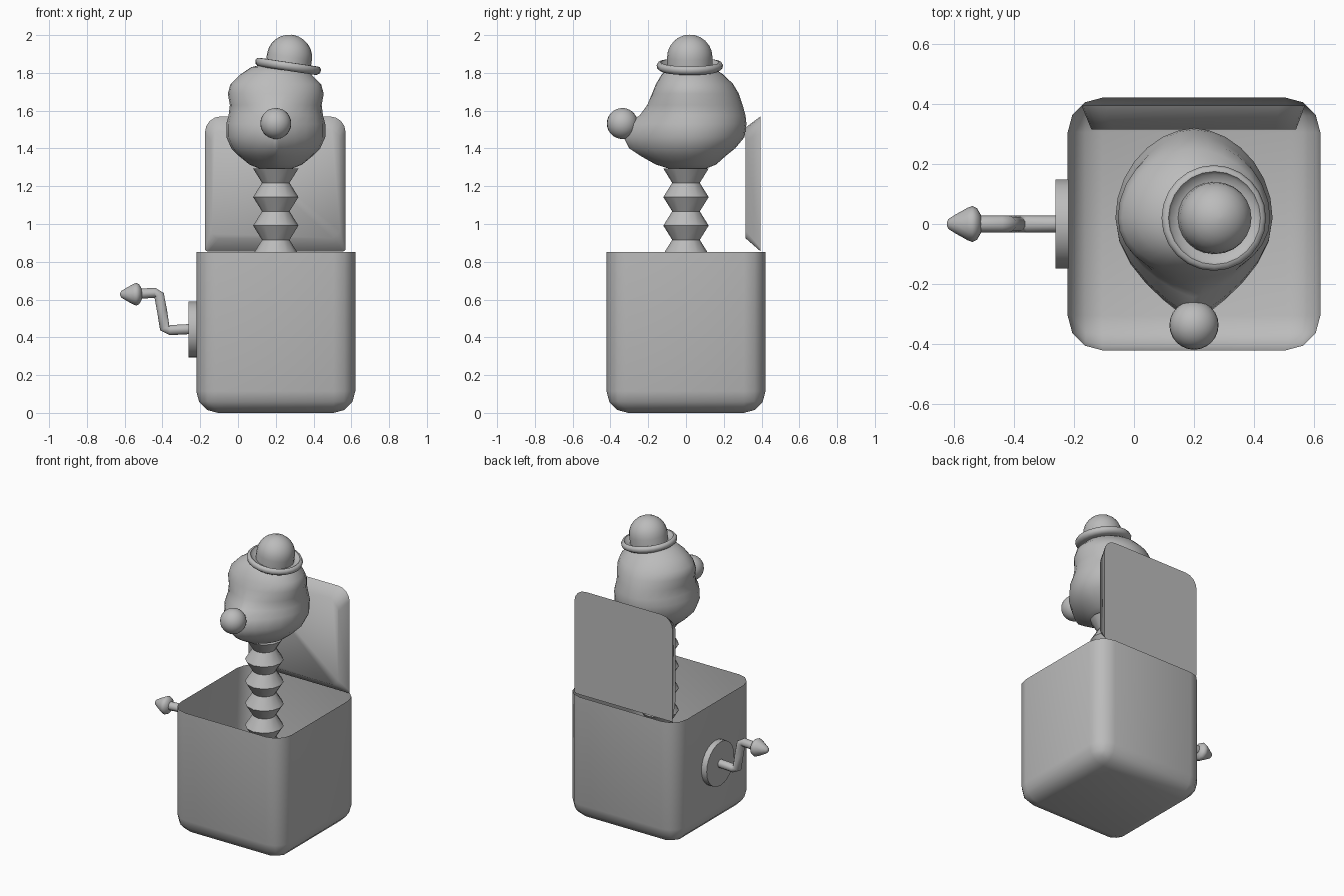
import bpy, bmesh, math
from mathutils import Vector, Matrix

if "Cube" in bpy.data.objects:
    bpy.data.objects.remove(bpy.data.objects["Cube"])

grey = bpy.data.materials.new("plain_grey")
grey.diffuse_color = (0.5, 0.5, 0.5, 1)
grey.use_nodes = True
grey.node_tree.nodes["Principled BSDF"].inputs["Base Color"].default_value = grey.diffuse_color
CX = 0.2  # centre of the box, spring and head


def finish(name, bm, angle=60):
    bmesh.ops.recalc_face_normals(bm, faces=bm.faces)
    mesh = bpy.data.meshes.new(name)
    bm.to_mesh(mesh)
    bm.free()
    mesh.materials.append(grey)
    ob = bpy.data.objects.new(name, mesh)
    bpy.context.collection.objects.link(ob)
    bpy.ops.object.select_all(action='DESELECT')
    bpy.context.view_layer.objects.active = ob
    ob.select_set(True)
    bpy.ops.object.shade_smooth_by_angle(angle=math.radians(angle))
    return ob


def loft(name, rings, angle=60):
    """Skin a list of equal-length point rings and cap both ends."""
    bm = bmesh.new()
    loops = [[bm.verts.new(p) for p in ring] for ring in rings]
    n = len(loops[0])
    for a, b in zip(loops, loops[1:]):
        for i in range(n):
            j = (i + 1) % n
            bm.faces.new((a[i], a[j], b[j], b[i]))
    bm.faces.new(loops[0])
    bm.faces.new(loops[-1])
    return finish(name, bm, angle)


def lathe(name, profile, matrix, sides=24, angle=60):
    """Turn (radius, height) points about the local z axis."""
    rings = [[matrix @ Vector((r * math.cos(math.tau * i / sides),
                               r * math.sin(math.tau * i / sides), h))
              for i in range(sides)] for r, h in profile]
    return loft(name, rings, angle)


# Box: rounded cube with an open top
bm = bmesh.new()
bmesh.ops.create_cube(bm, size=1, matrix=Matrix.Translation((CX, 0, 0.426))
                      @ Matrix.Diagonal((0.842, 0.842, 0.852, 1)))
top = [f for f in bm.faces if f.calc_center_median().z > 0.8]
bmesh.ops.delete(bm, geom=top, context='FACES_ONLY')
edges = [e for e in bm.edges if not e.is_boundary]
bmesh.ops.bevel(bm, geom=edges, offset=0.115, segments=3, profile=0.5,
                affect='EDGES')
finish("box", bm)


# Lid: tapered slab standing behind the opening
def rounded(x0, x1, z0, z1, y, r_low, r_top, steps=4):
    pts = []
    corners = ((x1, z1, r_top, 0), (x0, z1, r_top, 1),
               (x0, z0, r_low, 2), (x1, z0, r_low, 3))
    for x, z, r, q in corners:
        cx = x - r if x == x1 else x + r
        cz = z - r if z == z1 else z + r
        for k in range(steps + 1):
            a = math.pi / 2 * (q + k / steps)
            pts.append((cx + r * math.cos(a), y, cz + r * math.sin(a)))
    return pts


loft("lid", [rounded(-0.175, 0.57, 0.855, 1.57, 0.395, 0.015, 0.085),
             rounded(-0.142, 0.54, 0.925, 1.51, 0.315, 0.04, 0.07)], 70)

# Spring: zigzag bellows reaching down to the floor of the box
spring = [(0.12 if i % 2 else 0.073, 0.01 + i * 0.0755) for i in range(18)]
lathe("spring", spring, Matrix.Translation((CX, 0, 0)), 12, 50)

# Head: height, half width, reach to front, reach to back, front pointedness
HEAD = [(1.287, 0.07, 0.09, 0.07, 1.0), (1.315, 0.14, 0.18, 0.14, 1.2),
        (1.36, 0.195, 0.26, 0.19, 1.5), (1.40, 0.235, 0.32, 0.24, 1.8),
        (1.46, 0.262, 0.35, 0.29, 2.0), (1.53, 0.262, 0.335, 0.30, 2.0),
        (1.575, 0.25, 0.265, 0.295, 1.6), (1.63, 0.243, 0.225, 0.28, 1.2),
        (1.69, 0.254, 0.20, 0.26, 1.0), (1.74, 0.24, 0.18, 0.23, 1.0),
        (1.79, 0.19, 0.15, 0.18, 1.0), (1.83, 0.13, 0.11, 0.12, 1.0),
        (1.85, 0.05, 0.05, 0.05, 1.0)]
rings = []
for z, w, front, back, p in HEAD:
    ring = []
    for i in range(28):
        a = math.tau * i / 28
        c, s = math.cos(a), math.sin(a)
        x = math.copysign(abs(c) ** (p if s < 0 else 1.1), c) * w
        ring.append((CX + x, 0.02 + s * (front if s < 0 else back), z))
    rings.append(ring)
loft("head", rings, 80)

# Nose
bm = bmesh.new()
bmesh.ops.create_uvsphere(bm, u_segments=24, v_segments=14, radius=0.082,
                          matrix=Matrix.Translation((CX, -0.337, 1.532)))
finish("nose", bm)

# Hat: turned-up brim and round crown, tipped to one side
hat = [(0.08, -0.022), (0.155, -0.024), (0.172, -0.012), (0.176, 0.006),
       (0.168, 0.02), (0.155, 0.022), (0.146, 0.008), (0.12, 0.002)]
hat += [(0.12 * math.cos(a), 0.05 + 0.118 * math.sin(a))
        for a in (math.radians(d) for d in (0, 15, 30, 45, 60, 75, 87))]
tilt = Matrix.Translation((0.265, 0.02, 1.835)) @ Matrix.Rotation(math.radians(8.5), 4, 'Y')
lathe("hat", hat, tilt, 24)

# Crank plate, rod and knob on the left side
to_left = Matrix.Rotation(math.radians(-90), 4, 'Y')
lathe("crank_plate", [(0.149, 0), (0.149, 0.042)],
      Matrix.Translation((-0.219, 0, 0.441)) @ to_left, 24, 40)

path = [(-0.25, 0.444), (-0.36, 0.438), (-0.388, 0.448), (-0.402, 0.54),
        (-0.418, 0.625), (-0.44, 0.636), (-0.53, 0.63)]
rings = []
for k, (x, z) in enumerate(path):
    prev, nxt = path[max(k - 1, 0)], path[min(k + 1, len(path) - 1)]
    d = Vector((nxt[0] - prev[0], 0, nxt[1] - prev[1])).normalized()
    side = Vector((0, 1, 0))
    up = d.cross(side)
    rings.append([Vector((x, 0, z)) + 0.028 * (math.cos(a) * side + math.sin(a) * up)
                  for a in (math.tau * i / 10 for i in range(10))])
loft("crank_rod", rings)

knob = [(0.028, 0), (0.052, 0.014), (0.06, 0.03), (0.054, 0.046),
        (0.032, 0.085), (0.018, 0.108), (0.006, 0.115)]
lathe("crank_knob", knob, Matrix.Translation((-0.509, 0, 0.628)) @ to_left, 12)
